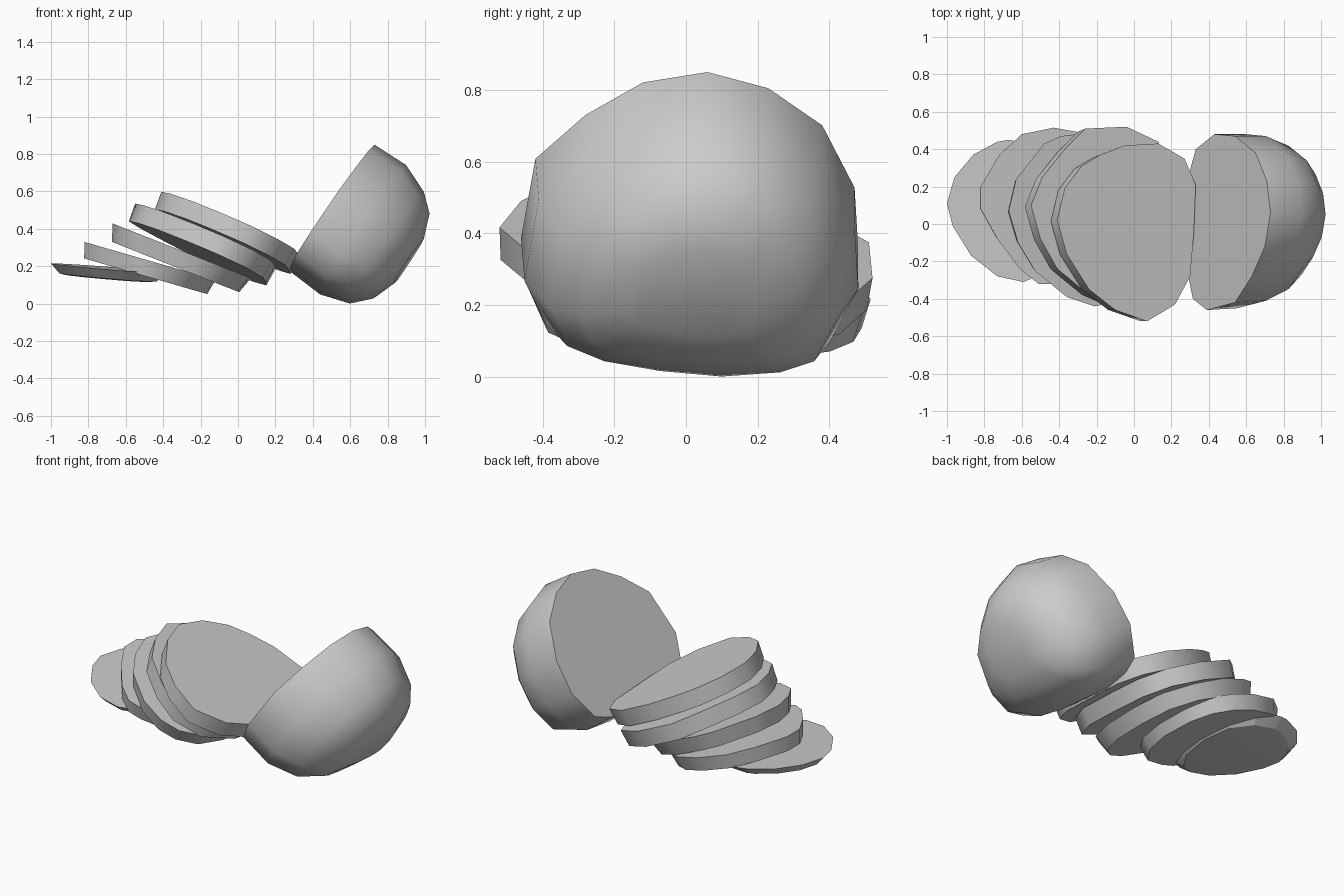
import bpy, bmesh, math
from mathutils import Vector

if "Cube" in bpy.data.objects:
    bpy.data.objects.remove(bpy.data.objects["Cube"])


def loft(name, outline, plane, sections, angle):
    """Lay an xy outline on the plane z = c + a*x + b*y, then loft it downwards.
    sections: (depth along plane normal, slope scale, y scale, downhill shift, y shift)"""
    c, a, b = plane
    normal = Vector((a, b, -1)).normalized()
    downhill = Vector((-1, 0, -a)).normalized()
    xs, ys = [p[0] for p in outline], [p[1] for p in outline]
    cx, cy = (min(xs) + max(xs)) / 2, (min(ys) + max(ys)) / 2
    bm = bmesh.new()
    rings = []
    for depth, sx, sy, shift, dy in sections:
        ring = []
        for px, py in outline:
            x, y = cx + (px - cx) * sx, cy + (py - cy) * sy
            p = Vector((x, y, c + a * x + b * y))
            ring.append(bm.verts.new(p + normal * depth + downhill * shift + Vector((0, dy, 0))))
        rings.append(ring)
    n = len(outline)
    bm.faces.new(rings[0])
    bm.faces.new(rings[-1])
    for lo, hi in zip(rings, rings[1:]):
        for i in range(n):
            j = (i + 1) % n
            bm.faces.new((lo[i], lo[j], hi[j], hi[i]))
    bmesh.ops.recalc_face_normals(bm, faces=bm.faces)
    mesh = bpy.data.meshes.new(name)
    bm.to_mesh(mesh)
    bm.free()
    obj = bpy.data.objects.new(name, mesh)
    bpy.context.collection.objects.link(obj)
    bpy.ops.object.select_all(action='DESELECT')
    obj.select_set(True)
    bpy.context.view_layer.objects.active = obj
    bpy.ops.object.shade_smooth_by_angle(angle=math.radians(angle))
    return obj


def slab(thickness, scale):
    return [(0, 1, 1, 0, 0), (thickness, scale, scale, 0, 0)]


# Uncut half, leaning with its flat face towards the slices
loft("half",
     [(.73, .06), (.71, .23), (.65, .38), (.54, .47), (.43, .48), (.33, .40),
      (.30, .29), (.28, .1), (.28, -.1), (.29, -.28), (.315, -.40),
      (.39, -.46), (.54, -.42), (.63, -.28), (.70, -.12)],
     (-.24, 1.5, -.09),
     [(0, 1, 1, 0, 0), (.2, 1.02, .99, .005, .015), (.36, .88, .86, .015, .03),
      (.45, .67, .67, .01, .03), (.5, .35, .36, .01, .03)], 50)

# Top slice
loft("slice_5",
     [(.07, -.52), (.22, -.43), (.30, -.28), (.32, -.05), (.33, .21),
      (.27, .35), (.13, .43), (-.05, .42), (-.18, .37), (-.28, .31),
      (-.37, .19), (-.41, .02), (-.36, -.16), (-.24, -.35), (-.10, -.46)],
     (.412, -.458, -.07), slab(.1, .98), 65)

# Middle slices
loft("slice_4",
     [(-.55, .1), (-.50, -.08), (-.41, -.24), (-.24, -.38), (-.08, -.45),
      (.08, -.41), (.18, -.22), (.2, .05), (.2, .27), (.13, .44),
      (-.04, .52), (-.26, .51), (-.37, .40), (-.49, .25)],
     (.294, -.45, -.07), slab(.1, .98), 65)

loft("slice_3",
     [(-.67, .07), (-.62, -.1), (-.53, -.25), (-.36, -.39), (-.21, -.44),
      (-.10, -.42), (0, -.33), (.06, -.15), (.07, .08), (.04, .3),
      (-.07, .44), (-.22, .49), (-.39, .47), (-.48, .43), (-.63, .24)],
     (.164, -.395, 0), slab(.093, .92), 65)

loft("slice_2",
     [(-.82, .2), (-.82, .08), (-.73, -.08), (-.61, -.24), (-.51, -.32),
      (-.42, -.32), (-.28, -.28), (-.17, -.13), (-.12, .06), (-.13, .28),
      (-.19, .42), (-.29, .49), (-.43, .515), (-.60, .48), (-.72, .37)],
     (.092, -.29, 0), slab(.085, .94), 65)

# Thin end cap lying flat
loft("end_slice",
     [(-1.0, .11), (-.97, -.01), (-.87, -.17), (-.73, -.28), (-.59, -.31),
      (-.50, -.27), (-.42, -.14), (-.38, .08), (-.42, .3), (-.53, .42),
      (-.67, .45), (-.73, .44), (-.86, .37), (-.96, .25)],
     (.133, -.08, .02),
     [(0, 1, 1, 0, 0), (.05, .84, .84, 0, 0), (.055, .74, .74, 0, 0)], 20)
